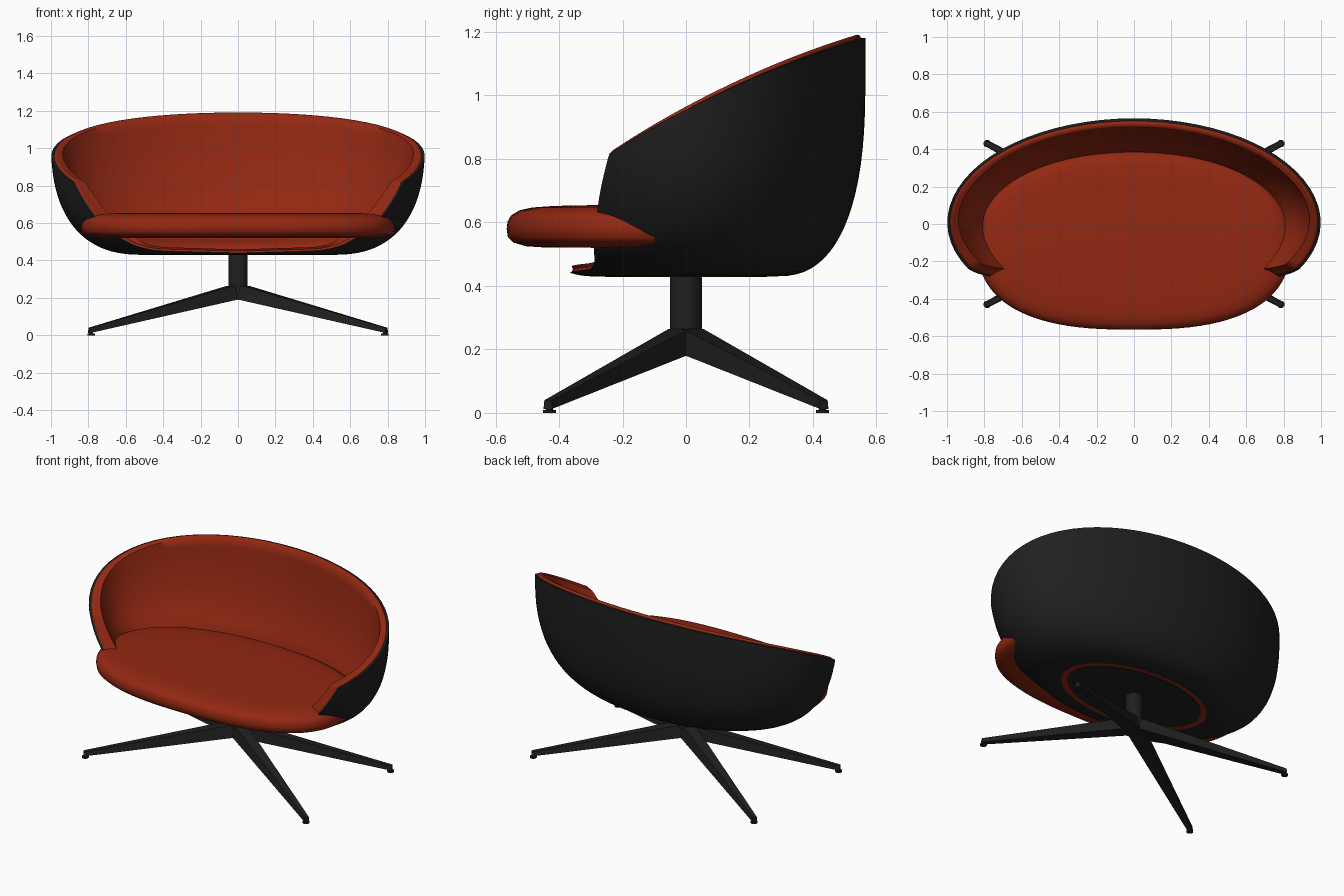
import bpy, bmesh, math
from math import sin, cos, pi, radians

if "Cube" in bpy.data.objects:
    bpy.data.objects.remove(bpy.data.objects["Cube"])


def material(name, rgb):
    m = bpy.data.materials.new(name)
    m.diffuse_color = (*rgb, 1)
    m.use_nodes = True
    m.node_tree.nodes["Principled BSDF"].inputs["Base Color"].default_value = m.diffuse_color
    return m


RED = material("rust_red_fabric", (0.29, 0.021, 0.006))
BLACK = material("matte_black", (0.014, 0.014, 0.014))


def loft(name, rings, mat, cap=False, angle=40):
    """Skin a list of closed rings with equal point counts."""
    bm = bmesh.new()
    rows = [[bm.verts.new(p) for p in r] for r in rings]
    n = len(rows[0])
    for lo, hi in zip(rows, rows[1:]):
        for i in range(n):
            k = (i + 1) % n
            bm.faces.new((lo[i], hi[i], hi[k], lo[k]))
    if cap:
        bm.faces.new(rows[0])
        bm.faces.new(rows[-1][::-1])
        bmesh.ops.recalc_face_normals(bm, faces=bm.faces)
    me = bpy.data.meshes.new(name)
    bm.to_mesh(me)
    bm.free()
    me.materials.append(mat)
    ob = bpy.data.objects.new(name, me)
    bpy.context.collection.objects.link(ob)
    bpy.ops.object.select_all(action='DESELECT')
    bpy.context.view_layer.objects.active = ob
    ob.select_set(True)
    bpy.ops.object.shade_smooth_by_angle(angle=radians(angle))
    return ob


def lerp_table(tab, x):
    if x <= tab[0][0]:
        return tab[0][1]
    for (x0, y0), (x1, y1) in zip(tab, tab[1:]):
        if x <= x1:
            return y0 + (y1 - y0) * (x - x0) / (x1 - x0)
    return tab[-1][1]


def ellipse(a, b, z, n=64):
    return [(a * sin(2 * pi * i / n), b * cos(2 * pi * i / n), z) for i in range(n)]


# --- bowl shell: elliptical plan, rounded profile, rim height varies by angle
B = 0.565
half = [90 - 5 * i for i in range(23)] + [-23, -25.7] \
    + [-26.5 - 1.5 * i for i in range(14)] + [-50, -55, -60, -65, -70, -75, -80, -85, -90]
COLS = [(p, 1) for p in half] + [(p, -1) for p in half[-2:0:-1]]
FRONT = [(-90, .44), (-51, .452), (-46, .463), (-42, .48), (-38, .53), (-34, .60), (-25.7, .82)]
PAD_SIDE = [(.43, 0), (.50, .08), (.65, .105), (.8, .08), (1.0, .055), (1.2, .045)]
PAD_BACK = [(.43, 0), (.50, .10), (.65, .13), (.8, .10), (1.0, .068), (1.2, .045)]
LIFT = [(.43, .018), (.5, .025), (.65, 0)]


def rim_z(phi):
    if phi < -25.7:
        return lerp_table(FRONT, phi)
    y = B * sin(radians(phi))
    return .955 + .512 * y - .197 * y * y


def profile(q):
    if q >= pi / 2:
        return 1, 1.05 + .62 * (q - pi / 2)
    return .5 + .5 * sin(q) ** .8, 1.05 - .62 * cos(q) ** .8


def q_of(z):
    if z >= 1.05:
        return pi / 2 + (z - 1.05) / .62
    return math.acos(((1.05 - z) / .62) ** 1.25)


def place(phi, side, a, b, z):
    p = radians(phi)
    return (side * a * cos(p), b * sin(p), z)


def pads(phi, z):
    side = lerp_table(PAD_SIDE, z)
    back = lerp_table(PAD_BACK, z)
    return side, back if phi > 0 else back * (1 + .8 * sin(radians(phi)))


def outer(t, inset=0.0, up=0.0):
    ring = []
    for phi, side in COLS:
        s, z = profile(t * q_of(rim_z(phi)))
        k = inset * min(1, pads(phi, z)[0] / .045)
        ring.append(place(phi, side, s - k, B * s - k, z + up))
    return ring


def inner(t):
    ring = []
    for phi, side in COLS:
        s, z = profile(t * q_of(rim_z(phi)))
        da, db = pads(phi, z)
        ring.append(place(phi, side, s - da, B * s - db, z + lerp_table(LIFT, z)))
    return ring


N = 22
loft("outer_shell", [outer(i / N) for i in range(N + 1)] + [outer(1, .014)], BLACK)
# padded lining rolls over the rim and down inside
loft("inner_lining", [outer(1, .014), outer(1, .017, .007), outer(1, .026, .010), outer(1, .036, .007)]
     + [inner(1 - i / N) for i in range(N + 1)], RED, angle=60)

# --- floor under the seat: red ring with black mounting plate
loft("floor_ring", [ellipse(.51, .288, .432), ellipse(.51, .288, .450)], RED, True)
loft("mounting_plate", [ellipse(.46, .255, .428), ellipse(.46, .255, .440)], BLACK, True)


# --- seat cushion
def seat_ring(inset, z, n=96):
    ring = []
    for i in range(n):
        t = 2 * pi * i / n
        c, s = cos(t), sin(t)
        b, e = (.47, 2 / 2.2) if c > 0 else (.485, 2 / 2.6)
        x = (.84 - inset) * math.copysign(abs(s) ** e, s)
        y = -.08 + (b - inset) * math.copysign(abs(c) ** e, c)
        ring.append((x, y, z))
    return ring


loft("seat_cushion", [seat_ring(*r) for r in (
    (.30, .520), (.12, .521), (.06, .525), (.02, .537), (.004, .553), (0, .58), (.003, .603),
    (.014, .622), (.04, .638), (.08, .647), (.15, .652), (.30, .655))], RED, True)

# --- pedestal: post, four tapered legs and feet
loft("post", [ellipse(.05, .05, .22, 32), ellipse(.05, .05, .445, 32)], BLACK, True)


def leg_section(ux, uy, r, w, z0, z1):
    return [(ux * r - uy * s * w, uy * r + ux * s * w, z)
            for s, z in ((-1, z0), (1, z0), (.8, z1), (-.8, z1))]


TX, TY = .785, .43
R = math.hypot(TX, TY)
for label, sx, sy in (("front_left", -1, -1), ("front_right", 1, -1),
                      ("back_left", -1, 1), ("back_right", 1, 1)):
    ux, uy = sx * TX / R, sy * TY / R
    loft(label + "_leg", [leg_section(ux, uy, 0, .045, .195, .268),
                          leg_section(ux, uy, .05, .045, .186, .264),
                          leg_section(ux, uy, R + .01, .016, .013, .040)], BLACK, True, 25)
    loft(label + "_foot", [[(x + sx * TX, y + sy * TY, z) for x, y, z in ellipse(r, r, z, 20)]
                           for r, z in ((.02, 0), (.02, .009), (.011, .010), (.011, .02))],
         BLACK, True)
